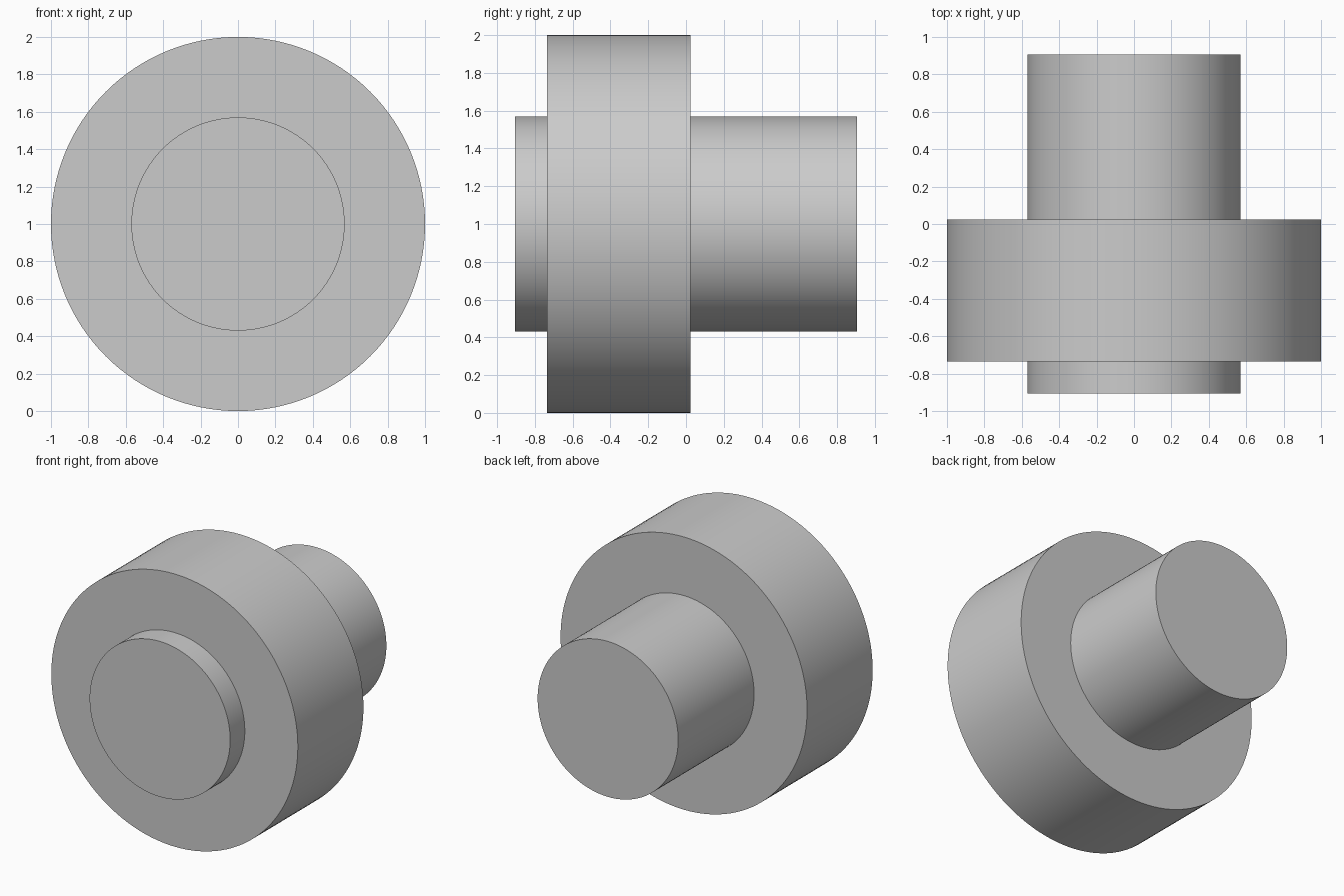
import bpy
import math

cube = bpy.data.objects.get("Cube")
if cube:
    bpy.data.objects.remove(cube, do_unlink=True)

# Single plain grey material
grey = bpy.data.materials.new("plain_grey")
grey.use_nodes = True
colour = (0.6, 0.6, 0.6, 1.0)
grey.diffuse_color = colour
bsdf = next(n for n in grey.node_tree.nodes if n.type == 'BSDF_PRINCIPLED')
bsdf.inputs["Base Color"].default_value = colour


def disc(name, radius, y_front, y_back):
    """Solid cylinder lying along the y axis, centred at z = 1."""
    bpy.ops.mesh.primitive_cylinder_add(
        vertices=128, radius=radius, depth=y_back - y_front,
        location=(0, (y_front + y_back) / 2, 1),
        rotation=(math.pi / 2, 0, 0))
    obj = bpy.context.object
    obj.name = name
    obj.data.materials.append(grey)
    bpy.ops.object.shade_smooth_by_angle(angle=math.radians(30))
    return obj


# Shaft running right through, and the wide collar around it
shaft = disc("shaft", 0.57, -0.905, 0.905)
collar = disc("collar", 1.0, -0.735, 0.025)

# Fuse the shaft into the collar so no inner faces remain
union = collar.modifiers.new("join_shaft", 'BOOLEAN')
union.operation = 'UNION'
union.solver = 'EXACT'
union.object = shaft
bpy.context.view_layer.objects.active = collar
bpy.ops.object.modifier_apply(modifier=union.name)
bpy.data.objects.remove(shaft, do_unlink=True)
collar.name = "collared_shaft"
bpy.ops.object.select_all(action='DESELECT')
collar.select_set(True)
bpy.ops.object.shade_smooth_by_angle(angle=math.radians(30))
